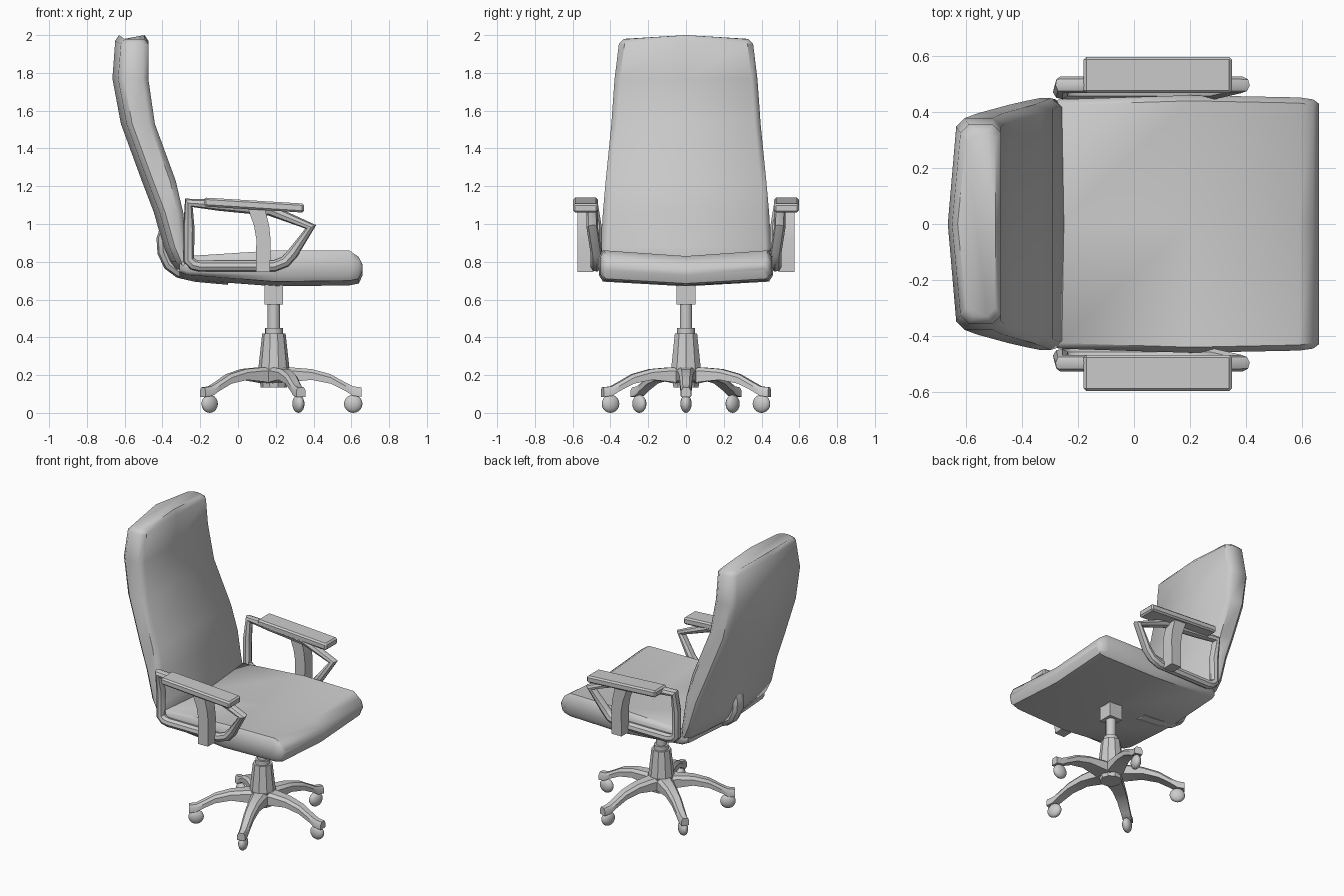
import bpy, bmesh, math
from mathutils import Matrix, Vector

if "Cube" in bpy.data.objects:
    bpy.data.objects.remove(bpy.data.objects["Cube"])

HUB_X = 0.19  # x of the swivel column


def smooth(ob, angle=35):
    bpy.ops.object.select_all(action='DESELECT')
    ob.select_set(True)
    bpy.context.view_layer.objects.active = ob
    bpy.ops.object.shade_smooth_by_angle(angle=math.radians(angle))
    return ob


def loft(name, rings, matrix=Matrix(), angle=35, bevel=0):
    """Skin a list of equal-length closed rings and cap both ends."""
    bm = bmesh.new()
    vs = [[bm.verts.new(matrix @ Vector(p)) for p in r] for r in rings]
    n = len(rings[0])
    for a, b in zip(vs, vs[1:]):
        for i in range(n):
            j = (i + 1) % n
            bm.faces.new((a[i], a[j], b[j], b[i]))
    bm.faces.new(vs[0])
    bm.faces.new(vs[-1])
    bmesh.ops.recalc_face_normals(bm, faces=bm.faces)
    me = bpy.data.meshes.new(name)
    bm.to_mesh(me)
    bm.free()
    ob = bpy.data.objects.new(name, me)
    bpy.context.collection.objects.link(ob)
    if bevel:
        m = ob.modifiers.new("bevel", 'BEVEL')
        m.width, m.segments = bevel, 1
    return smooth(ob, angle) if angle else ob


def tube(name, pts, r, cyclic=False, scale_y=1.0):
    cu = bpy.data.curves.new(name, 'CURVE')
    cu.dimensions = '3D'
    cu.bevel_depth, cu.bevel_resolution, cu.use_fill_caps = r, 2, True
    sp = cu.splines.new('POLY')
    sp.points.add(len(pts) - 1)
    for p, c in zip(sp.points, pts):
        p.co = (*c, 1)
    sp.use_cyclic_u = cyclic
    ob = bpy.data.objects.new(name, cu)
    ob.scale.y = scale_y
    bpy.context.collection.objects.link(ob)
    bpy.ops.object.select_all(action='DESELECT')
    ob.select_set(True)
    bpy.context.view_layer.objects.active = ob
    bpy.ops.object.convert(target='MESH')
    return smooth(bpy.context.object, 40)


def cone(name, r1, r2, z1, z2, sides, turn=0.0):
    ring = lambda r, z: [(HUB_X + r * math.cos(turn + 2 * math.pi * i / sides),
                          r * math.sin(turn + 2 * math.pi * i / sides), z) for i in range(sides)]
    return loft(name, [ring(r1, z1), ring(r2, z2)], angle=35 if sides > 10 else 0)


# Backrest: horizontal sections with a ridge down the rear
def back_ring(z, xf, xb, w, dip=0.0):
    c, s = 0.03, xb + 0.03
    half = [(xf, w - c, z - dip), (xf - c, w, z - dip), (s + c, w, z - dip), (s, w - c, z - dip)]
    return [(xf, 0, z)] + half + [(xb, 0, z)] + [(x, -y, q) for x, y, q in reversed(half)]


loft("backrest", [back_ring(*a) for a in (
    (0.76, -0.26, -0.33, 0.42), (0.80, -0.25, -0.36, 0.445), (0.88, -0.27, -0.395, 0.45),
    (1.06, -0.29, -0.445, 0.44), (1.23, -0.33, -0.51, 0.425), (1.53, -0.44, -0.62, 0.395),
    (1.77, -0.475, -0.665, 0.378), (1.97, -0.475, -0.65, 0.355, 0.015),
    (2.0, -0.495, -0.63, 0.33, 0.02))], angle=45)


# Seat cushion: slightly dished sections along x
def seat_ring(x, zt, zb, w):
    d = (zt - zb) * 0.2
    half = [(x, w - 0.02, zt), (x, w, zt - d), (x, w, zb + d), (x, w - 0.02, zb)]
    return [(x, 0, zt - 0.03)] + half + [(x, 0, zb - 0.025)] + [(p, -y, z) for p, y, z in reversed(half)]


loft("seat", [seat_ring(*a) for a in (
    (-0.31, 0.80, 0.745, 0.42), (-0.27, 0.83, 0.73, 0.445), (0.2, 0.86, 0.695, 0.46),
    (0.59, 0.86, 0.70, 0.452), (0.64, 0.825, 0.71, 0.445), (0.66, 0.785, 0.755, 0.43))], angle=45)

# Bracket joining seat and backrest
tube("back_bracket", [(-0.05, 0, 0.71), (-0.22, 0, 0.725), (-0.31, 0, 0.745), (-0.365, 0, 0.785),
                      (-0.395, 0, 0.85), (-0.40, 0, 0.92), (-0.38, 0, 0.98)], 0.032, scale_y=1.6)


def box_ring(x, y0, y1, z0, z1):
    return [(x, y0, z0), (x, y1, z0), (x, y1, z1), (x, y0, z1)]


# Armrests: tube loop, pad and curved support
for side, s in (("left", 1), ("right", -1)):
    lo, hi = 0.475 * s, 0.497 * s
    tube(side + "_arm_loop", [
        (-0.26, hi, 1.112), (-0.26, lo, 0.98), (-0.26, lo, 0.81), (-0.235, lo, 0.785), (-0.2, lo, 0.777),
        (0.19, lo, 0.777), (0.25, lo, 0.80), (0.29, lo, 0.845), (0.385, hi, 0.985),
        (0.17, hi, 1.073), (-0.1, hi, 1.1)], 0.03, True)
    loft(side + "_arm_pad", [box_ring(-0.18, 0.467 * s, 0.597 * s, 1.093, 1.14),
                             box_ring(0.35, 0.467 * s, 0.597 * s, 1.06, 1.108)], angle=0, bevel=0.01)
    loft(side + "_arm_support", [
        [(x0, 0.49 * s, z), (x1, 0.49 * s, z), (x1, 0.575 * s, z), (x0, 0.575 * s, z)]
        for x0, x1, z in ((0.095, 0.17, 0.745), (0.097, 0.172, 0.92), (0.085, 0.165, 0.99), (0.05, 0.14, 1.09))])

# Swivel column
cone("seat_mount", 0.07, 0.07, 0.575, 0.69, 4, math.pi / 4)
cone("gas_lift", 0.033, 0.033, 0.43, 0.6, 16)
cone("column_collar", 0.047, 0.047, 0.41, 0.45, 16)
cone("column_cover", 0.083, 0.062, 0.23, 0.42, 10)
cone("base_hub", 0.07, 0.085, 0.135, 0.24, 10)

# Five-star base with casters
for k in range(5):
    m = Matrix.Translation((HUB_X, 0, 0)) @ Matrix.Rotation(k * math.tau / 5, 4, 'Z')
    loft(f"base_leg_{k}", [
        [(r, -w, b), (r, w, b), (r, w, t - 0.018), (r, w * 0.6, t), (r, -w * 0.6, t), (r, -w, t - 0.018)]
        for r, t, b, w in ((0.0, 0.24, 0.15, 0.06), (0.1, 0.24, 0.165, 0.05), (0.2, 0.232, 0.175, 0.04),
                           (0.3, 0.205, 0.155, 0.034), (0.38, 0.16, 0.115, 0.03),
                           (0.42, 0.14, 0.09, 0.028), (0.465, 0.135, 0.085, 0.026))], m)
    bpy.ops.mesh.primitive_uv_sphere_add(segments=16, ring_count=10, radius=1)
    wheel = bpy.context.object
    wheel.name = f"caster_wheel_{k}"
    wheel.matrix_world = m @ Matrix.Translation((0.42, 0, 0.048)) @ Matrix.Diagonal((0.049, 0.03, 0.048, 1))
    smooth(wheel, 60)
